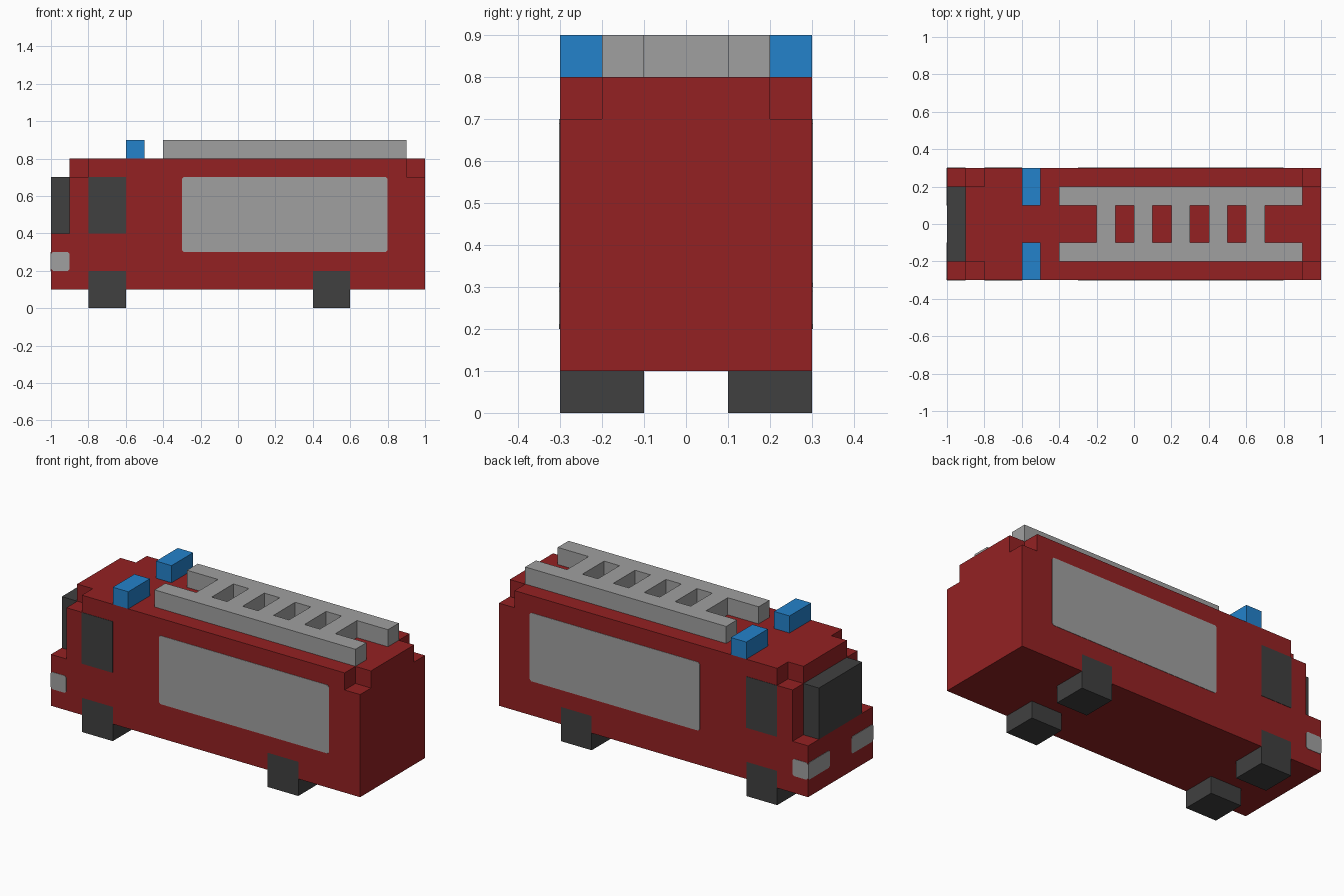
import bpy, bmesh

if "Cube" in bpy.data.objects:
    bpy.data.objects.remove(bpy.data.objects["Cube"])


def material(name, rgb):
    m = bpy.data.materials.new(name)
    m.diffuse_color = (*rgb, 1)
    m.use_nodes = True
    m.node_tree.nodes["Principled BSDF"].inputs["Base Color"].default_value = m.diffuse_color
    return m


RED = material("red_paint", (0.296, 0.0155, 0.0165))
GREY = material("light_grey", (0.352, 0.352, 0.352))
DARK = material("dark_grey", (0.051, 0.051, 0.051))
BLUE = material("light_blue", (0.017, 0.223, 0.597))


def prism(name, profile, axis, start, end, mat, mirror=True):
    """Extrude a profile along x (profile is y, z) or along y (profile is x, z)."""
    bm = bmesh.new()

    def point(p, d):
        return (d, p[0], p[1]) if axis == "x" else (p[0], d, p[1])

    a = [bm.verts.new(point(p, start)) for p in profile]
    b = [bm.verts.new(point(p, end)) for p in profile]
    bm.faces.new(a)
    bm.faces.new(b)
    n = len(a)
    for i in range(n):
        j = (i + 1) % n
        bm.faces.new((a[i], a[j], b[j], b[i]))
    bmesh.ops.recalc_face_normals(bm, faces=bm.faces)
    mesh = bpy.data.meshes.new(name)
    bm.to_mesh(mesh)
    bm.free()
    mesh.materials.append(mat)
    ob = bpy.data.objects.new(name, mesh)
    bpy.context.collection.objects.link(ob)
    if mirror:
        mod = ob.modifiers.new("mirror", "MIRROR")
        mod.use_axis = (False, True, False)
        mod.use_mirror_merge = False
    return ob


def rect(u0, u1, v0, v1, c=0.0):
    """Rectangle, with small cut corners when c > 0."""
    if c == 0:
        return [(u0, v0), (u1, v0), (u1, v1), (u0, v1)]
    return [(u0 + c, v0), (u1 - c, v0), (u1, v0 + c), (u1, v1 - c),
            (u1 - c, v1), (u0 + c, v1), (u0, v1 - c), (u0, v0 + c)]


def box(name, x, y, z, mat, mirror=True):
    return prism(name, rect(*x, *z), "y", *y, mat, mirror)


WHEELS = {"front": (-0.8, -0.6), "rear": (0.4, 0.6)}
T = 0.002  # thickness of painted plates

# body: centre section, and side sections with wheel arches and stepped corners
prism("body_centre", [(-1, .1), (1, .1), (1, .8), (-.9, .8), (-.9, .4), (-1, .4)],
      "y", -0.2, 0.2, RED, mirror=False)
side = [(-1, .1)]
for x0, x1 in WHEELS.values():
    side += [(x0, .1), (x0, .2), (x1, .2), (x1, .1)]
side += [(1, .1), (1, .7), (.9, .7), (.9, .8), (-.8, .8),
         (-.8, .7), (-.9, .7), (-.9, .4), (-1, .4)]
prism("body_side", side, "y", 0.2, 0.3, RED)

# wheels
for name, xs in WHEELS.items():
    box(name + "_wheel", xs, (0.1, 0.3), (0, 0.2), DARK)

# windscreen and cab side windows
box("windscreen", (-1, -0.9), (-0.2, 0.2), (0.4, 0.7), DARK, mirror=False)
box("cab_window", (-0.8, -0.6), (0.3, 0.3 + T), (0.4, 0.7), DARK)

# side shutters and wrap-round headlights
prism("side_shutter", rect(-0.3, 0.8, 0.3, 0.7, 0.01), "y", 0.3, 0.3 + T, GREY)
prism("headlight_side", rect(-1, -0.9, 0.2, 0.3, 0.01), "y", 0.3, 0.3 + T, GREY)
prism("headlight_front", rect(0.1, 0.3, 0.2, 0.3, 0.01), "x", -1 - T, -1, GREY)

# roof beacons
box("beacon", (-0.6, -0.5), (0.1, 0.3), (0.8, 0.9), BLUE)

# roof ladder
box("ladder_rail", (-0.4, 0.9), (0.1, 0.2), (0.8, 0.9), GREY)
for i in range(5):
    x = -0.2 + 0.2 * i
    box(f"ladder_rung_{i + 1}", (x, x + 0.1), (-0.1, 0.1), (0.8, 0.9), GREY, mirror=False)
